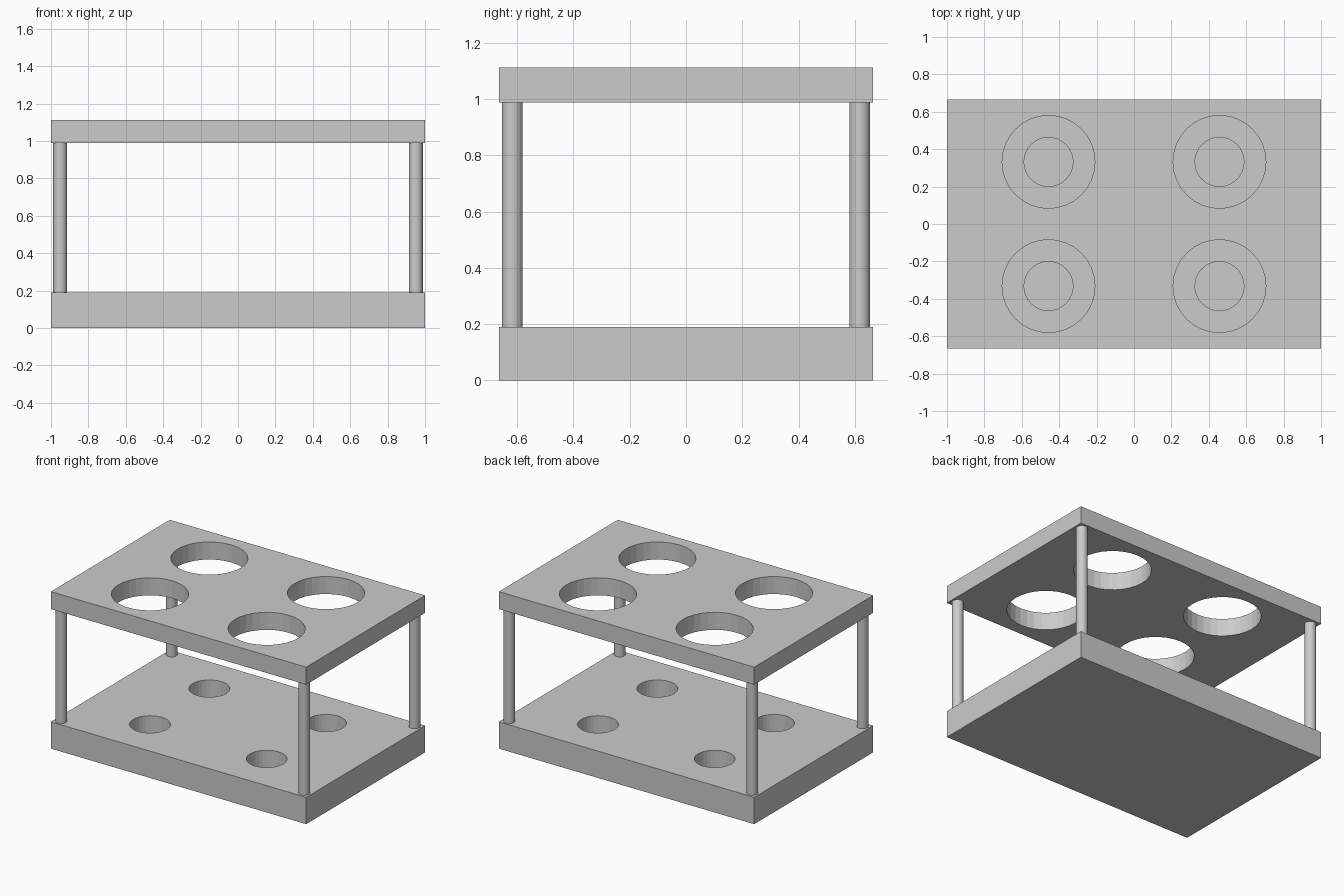
import bpy
import bmesh
from mathutils import Matrix, Vector

old = bpy.data.objects.get("Cube")
if old:
    bpy.data.objects.remove(old, do_unlink=True)

HALF_X, HALF_Y = 1.0, 0.665
BASE_TOP, LID_BOTTOM, LID_TOP = 0.19, 0.988, 1.112
HOLES = [(x, y) for x in (-0.457, 0.457) for y in (-0.332, 0.332)]
POSTS = {"front_right_post": (-1, -1), "front_left_post": (1, -1),
         "back_right_post": (-1, 1), "back_left_post": (1, 1)}

grey = bpy.data.materials.new("light grey")
grey.use_nodes = True
grey.diffuse_color = (0.6, 0.6, 0.6, 1)
grey.node_tree.nodes["Principled BSDF"].inputs["Base Color"].default_value = (0.6, 0.6, 0.6, 1)


def make_object(name, bm):
    mesh = bpy.data.meshes.new(name)
    bm.to_mesh(mesh)
    bm.free()
    mesh.materials.append(grey)
    obj = bpy.data.objects.new(name, mesh)
    bpy.context.collection.objects.link(obj)
    return obj


def add_cylinder(bm, x, y, z0, z1, radius):
    bmesh.ops.create_cone(bm, cap_ends=True, segments=32, radius1=radius, radius2=radius,
                          depth=z1 - z0, matrix=Matrix.Translation((x, y, (z0 + z1) / 2)))


def plate_with_holes(name, z0, z1, radius, hole_floor):
    bm = bmesh.new()
    size = Matrix.Diagonal((2 * HALF_X, 2 * HALF_Y, z1 - z0, 1))
    bmesh.ops.create_cube(bm, size=1, matrix=Matrix.Translation((0, 0, (z0 + z1) / 2)) @ size)
    plate = make_object(name, bm)

    bm = bmesh.new()
    for x, y in HOLES:
        add_cylinder(bm, x, y, hole_floor, z1 + 0.1, radius)
    cutter = make_object(name + "_cutter", bm)
    cutter.hide_render = True

    cut = plate.modifiers.new("holes", 'BOOLEAN')
    cut.operation = 'DIFFERENCE'
    cut.solver = 'EXACT'
    cut.object = cutter
    bpy.context.view_layer.objects.active = plate
    bpy.ops.object.modifier_apply(modifier=cut.name)
    bpy.data.objects.remove(cutter, do_unlink=True)


# Base with blind sockets, top plate with through holes
plate_with_holes("base", 0, BASE_TOP, 0.131, 0.05)
plate_with_holes("top_plate", LID_BOTTOM, LID_TOP, 0.248, LID_BOTTOM - 0.1)

# Corner posts
for name, (sx, sy) in POSTS.items():
    bm = bmesh.new()
    add_cylinder(bm, sx * 0.951, sy * 0.617, BASE_TOP, LID_BOTTOM, 0.037)
    post = make_object(name, bm)
    for face in post.data.polygons:
        face.use_smooth = abs(face.normal.z) < 0.5
    bpy.ops.object.select_all(action='DESELECT')
    post.select_set(True)
    bpy.context.view_layer.objects.active = post
    bpy.ops.object.shade_smooth_by_angle()
